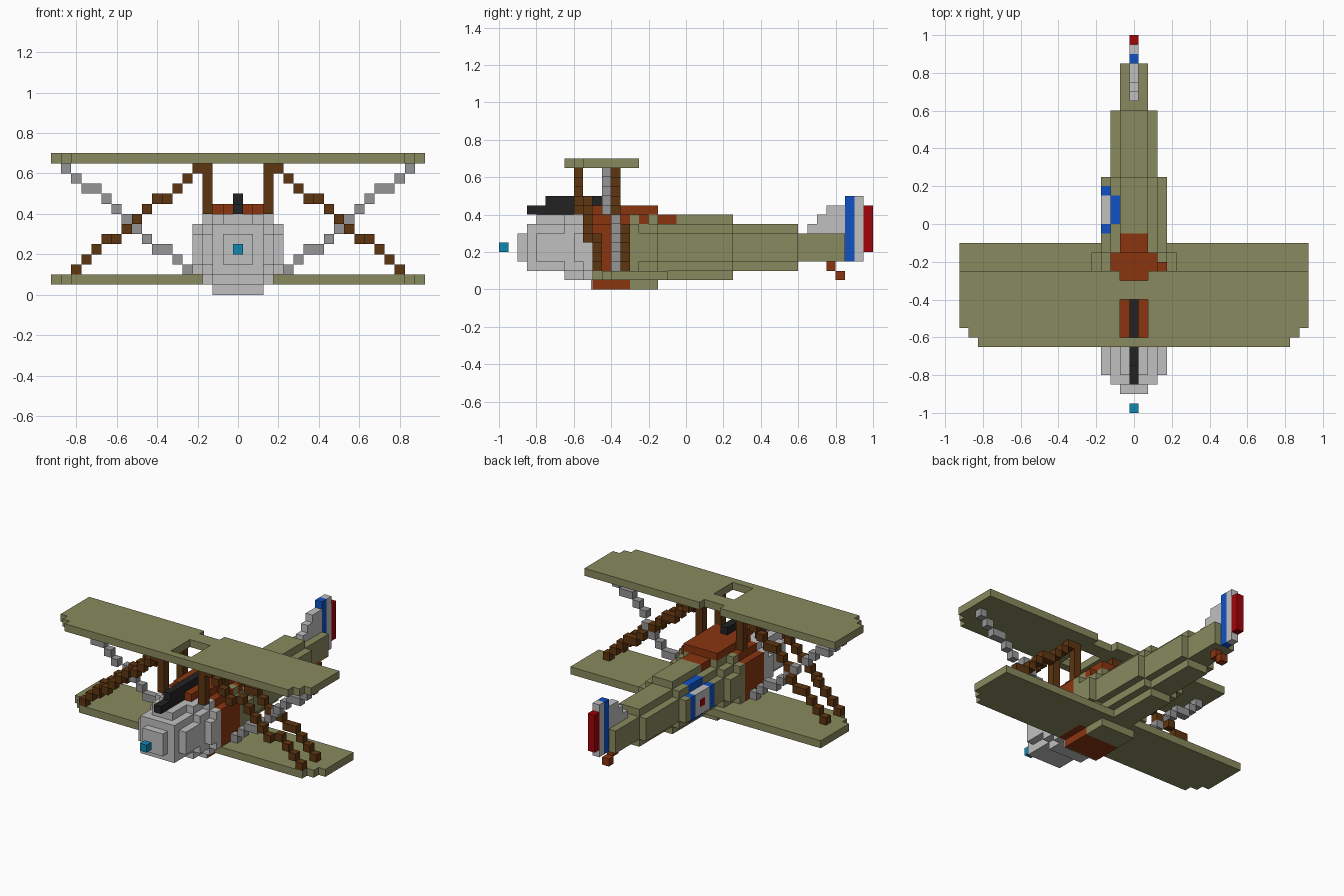
import bpy
import bmesh
from mathutils import Vector

cube = bpy.data.objects.get("Cube")
if cube:
    bpy.data.objects.remove(cube)

S = 0.05  # block size

COLOURS = {
    "olive": (0.25, 0.255, 0.112),
    "light_grey": (0.53, 0.53, 0.53),
    "mid_grey": (0.305, 0.305, 0.305),
    "dark_brown": (0.112, 0.036, 0.005),
    "rust": (0.254, 0.036, 0.005),
    "black": (0.016, 0.016, 0.016),
    "blue": (0.005, 0.085, 0.55),
    "red": (0.36, 0.001, 0.003),
    "cyan": (0.005, 0.246, 0.434),
}
MATS = {}
for name, rgb in COLOURS.items():
    m = bpy.data.materials.new(name)
    m.use_nodes = True
    m.diffuse_color = (*rgb, 1)
    bsdf = next(n for n in m.node_tree.nodes if n.type == 'BSDF_PRINCIPLED')
    bsdf.inputs["Base Color"].default_value = (*rgb, 1)
    MATS[name] = m

grid = {}  # block position -> (part, colour)


def fill(part, colour, x, y, z):
    """Fill inclusive block ranges."""
    for i in range(x[0], x[1] + 1):
        for j in range(y[0], y[1] + 1):
            for k in range(z[0], z[1] + 1):
                grid[i, j, k] = (part, colour)


def clear(x, y, z):
    for p in [p for p in grid if x[0] <= p[0] <= x[1]
              and y[0] <= p[1] <= y[1] and z[0] <= p[2] <= z[1]]:
        del grid[p]


def section(part, colour, y, *layers):
    """Stack of (half width, low, high) layers making a stepped round section."""
    for w, lo, hi in layers:
        fill(part, colour, (-w, w), y, (lo, hi))


# Wings: stepped front corners
for part, front, k in (("lower_wing", -10, 1), ("upper_wing", -13, 13)):
    for step, half in ((0, 16), (1, 17), (2, 18)):
        last = front + 7 if step == 2 else front + step
        fill(part, "olive", (-half, half), (front + step, last), (k, k))
clear((-1, 1), (-12, -9), (13, 13))   # opening over the cockpit
clear((-1, 1), (-6, -6), (13, 13))    # trailing edge notch

# Engine cowling, growing from the nose
section("cowling", "light_grey", (-18, -18), (1, 3, 5))
section("cowling", "light_grey", (-17, -17), (2, 3, 5), (1, 2, 6), (2, 2, 6))
section("cowling", "light_grey", (-16, -14), (3, 3, 5), (2, 2, 6), (1, 2, 7))
section("cowling", "light_grey", (-13, -13), (3, 2, 6), (2, 1, 7))
section("cowling", "light_grey", (-12, -12), (4, 3, 5), (3, 2, 6), (2, 1, 7))
section("cowling", "light_grey", (-11, -11), (4, 2, 6), (3, 1, 7))

# Rear fuselage, tapering to the tail
section("fuselage", "olive", (-6, -6), (4, 2, 6), (3, 1, 7), (2, 0, 7))
section("fuselage", "olive", (-5, -4), (4, 3, 5), (3, 2, 6), (2, 0, 7))
section("fuselage", "olive", (-3, 4), (3, 3, 5), (2, 2, 6), (1, 1, 7))
section("fuselage", "olive", (5, 11), (2, 3, 5), (1, 2, 6))
section("fuselage", "olive", (12, 16), (1, 3, 5))

# Cockpit body and decking
section("cockpit", "rust", (-10, -7), (4, 2, 6), (3, 1, 7), (2, 0, 8))
fill("cockpit", "rust", (-1, 1), (-12, -11), (8, 8))
fill("cockpit", "rust", (-2, 2), (-6, -4), (8, 8))
fill("cockpit", "rust", (-1, 1), (-6, -2), (7, 7))
fill("cockpit", "rust", (3, 3), (-5, -5), (7, 7))

# Roundel on the right side of the fuselage
fill("roundel", "blue", (-3, -3), (-1, 3), (3, 5))
fill("roundel", "light_grey", (-3, -3), (0, 2), (3, 5))
fill("roundel", "red", (-3, -3), (1, 1), (4, 4))
for k in (2, 6):
    fill("roundel", "blue", (-2, -2), (0, 2), (k, k))

# Tail fin, striped rudder and skid
for j, top in ((13, 6), (14, 7), (15, 8), (16, 8)):
    fill("tail_fin", "light_grey", (0, 0), (j, j), (6, top))
fill("rudder", "blue", (0, 0), (17, 17), (3, 9))
fill("rudder", "light_grey", (0, 0), (18, 18), (3, 9))
fill("rudder", "red", (0, 0), (19, 19), (4, 8))
fill("tail_skid", "rust", (0, 0), (15, 15), (2, 2))
fill("tail_skid", "rust", (0, 0), (16, 16), (1, 1))

# Gun and propeller hub
fill("gun", "black", (0, 0), (-17, -9), (8, 8))
fill("gun", "black", (0, 0), (-15, -9), (9, 9))
fill("propeller_hub", "cyan", (0, 0), (-20, -20), (4, 4))


# Diagonal wing struts, one block per column
def strut(part, colour, x0, x1, y0, y1, bias):
    for t in range(13):
        i = x0 + (x1 - x0) * t // 12
        j = round(y0 + (y1 - y0) * t / 12)
        k = round(7 + (5 - t * 10 / 12) * bias)
        for s in (-1, 1):
            fill(part, colour, (s * i, s * i), (j, j), (k, k))


strut("front_wing_strut", "dark_brown", 4, 16, -12, -10, 0.999)
strut("rear_wing_strut", "dark_brown", 4, 16, -8, -7, 0.999)
strut("cross_strut", "mid_grey", 17, 5, -9, -8, 1.001)

# Upright struts between body and upper wing
for s in (-3, 3):
    for j in (-12, -8):
        fill("cabane_strut", "dark_brown", (s, s), (j, j), (8, 12))

# Turn the blocks into one clean mesh per part
DIRS = [Vector(d) for d in ((1, 0, 0), (-1, 0, 0), (0, 1, 0),
                            (0, -1, 0), (0, 0, 1), (0, 0, -1))]


def build(part):
    slots = sorted({c for p, c in grid.values() if p == part})
    bm = bmesh.new()
    for pos, (p, colour) in grid.items():
        if p != part:
            continue
        centre = Vector((pos[0], pos[1] + 0.5, pos[2] + 0.5))
        for d in DIRS:
            if tuple(int(a + b) for a, b in zip(pos, d)) in grid:
                continue
            u = Vector((d.y, d.z, d.x))
            v = d.cross(u)
            corners = [centre + (d + a * u + b * v) / 2
                       for a, b in ((-1, -1), (1, -1), (1, 1), (-1, 1))]
            face = bm.faces.new([bm.verts.new(c * S) for c in corners])
            face.material_index = slots.index(colour)
    bmesh.ops.remove_doubles(bm, verts=bm.verts[:], dist=0.001)
    bmesh.ops.dissolve_limit(bm, angle_limit=0.01, verts=bm.verts[:],
                             edges=bm.edges[:], delimit={'MATERIAL'})
    mesh = bpy.data.meshes.new(part)
    bm.to_mesh(mesh)
    bm.free()
    for c in slots:
        mesh.materials.append(MATS[c])
    bpy.context.collection.objects.link(bpy.data.objects.new(part, mesh))


for part in sorted({p for p, c in grid.values()}):
    build(part)

# Thin grey plate on the front of the belly
bpy.ops.mesh.primitive_cube_add(size=1, location=(0, -0.504, 0.025))
plate = bpy.context.object
plate.name = "belly_front_plate"
plate.scale = (0.25, 0.008, 0.05)
plate.data.materials.append(MATS["light_grey"])
